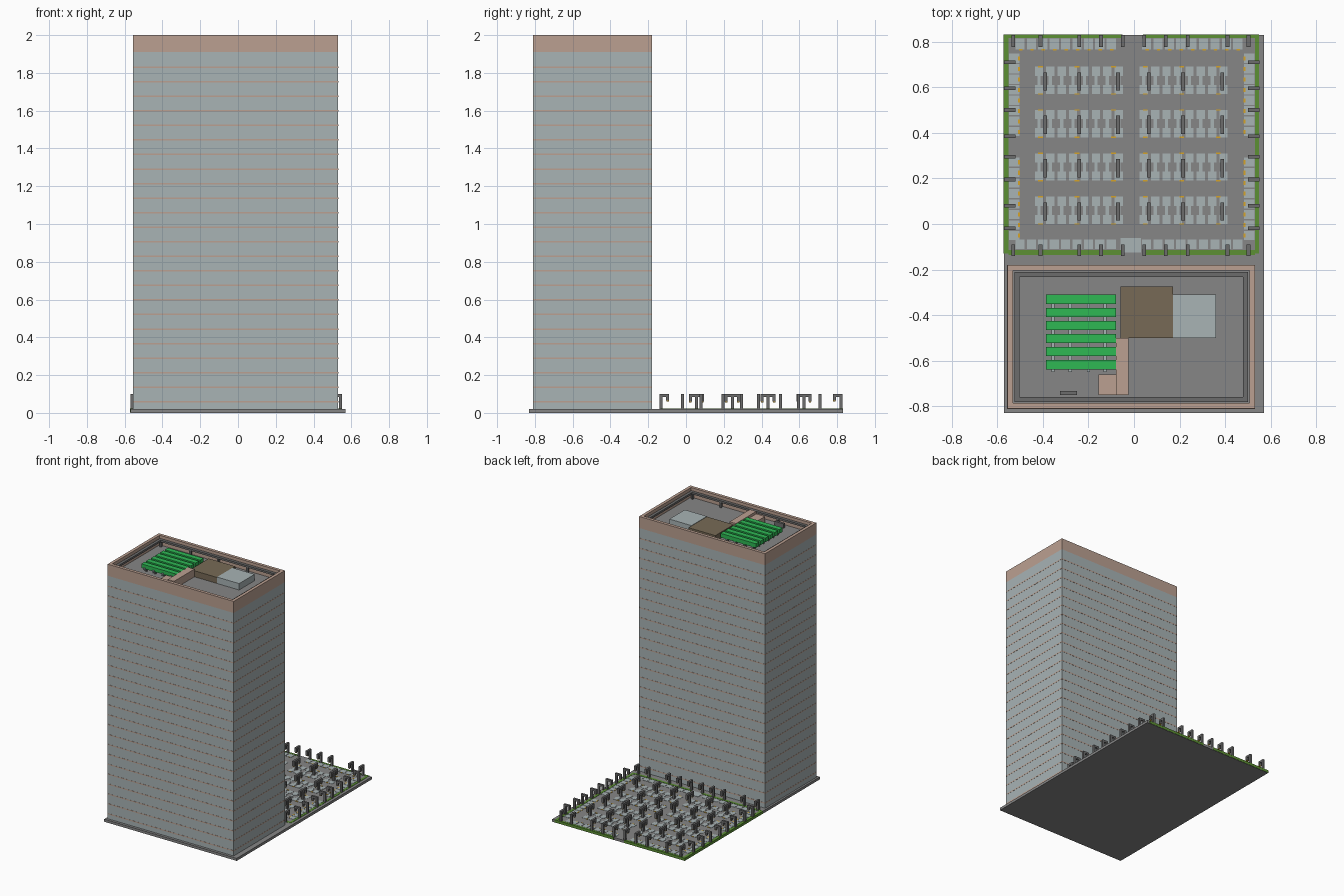
import bpy, bmesh
from mathutils import Matrix, Vector

cube = bpy.data.objects.get("Cube")
if cube:
    bpy.data.objects.remove(cube)


def material(name, rgb):
    lin = [((c / 255 + 0.055) / 1.055) ** 2.4 for c in rgb] + [1]
    m = bpy.data.materials.new(name)
    m.use_nodes = True
    m.diffuse_color = lin
    m.node_tree.nodes["Principled BSDF"].inputs["Base Color"].default_value = lin
    return m


ASPHALT = material("asphalt grey", (134, 134, 134))
LAMP = material("lamp grey", (108, 108, 108))
GLASS = material("pale blue grey", (168, 179, 181))
STONE = material("dusty pink stone", (187, 160, 145))
GRASS = material("grass green", (92, 144, 52))
LEAF = material("bright green", (46, 184, 84))
BROWN = material("brown", (119, 106, 86))
YELLOW = material("amber", (214, 164, 40))


def boxes(name, mat, spans):
    """One object made of boxes, each given as x0, x1, y0, y1, z0, z1."""
    bm = bmesh.new()
    for x0, x1, y0, y1, z0, z1 in spans:
        place = Matrix.Translation(((x0 + x1) / 2, (y0 + y1) / 2, (z0 + z1) / 2))
        size = Matrix.Diagonal((x1 - x0, y1 - y0, z1 - z0, 1))
        bmesh.ops.create_cube(bm, size=1, matrix=place @ size)
    mesh = bpy.data.meshes.new(name)
    bm.to_mesh(mesh)
    bm.free()
    mesh.materials.append(mat)
    ob = bpy.data.objects.new(name, mesh)
    bpy.context.collection.objects.link(ob)
    return ob


def ring(x0, x1, y0, y1, z0, z1, t):
    """Four walls of thickness t inside a rectangle."""
    return [(x0, x1, y0, y0 + t, z0, z1), (x0, x1, y1 - t, y1, z0, z1),
            (x0, x0 + t, y0 + t, y1 - t, z0, z1), (x1 - t, x1, y0 + t, y1 - t, z0, z1)]


# Ground slab and planted borders
G = 0.02
boxes("ground_slab", ASPHALT, [(-0.57, 0.57, -0.83, 0.83, 0, G)])
boxes("grass_border", GRASS, [
    (-0.572, -0.55, -0.13, 0.832, 0.002, G + 0.002),
    (0.53, 0.548, -0.13, 0.832, 0.002, G + 0.002),
    (-0.55, -0.05, 0.815, 0.832, 0.002, G + 0.002),
    (0.04, 0.53, 0.815, 0.832, 0.002, G + 0.002),
    (-0.55, -0.05, -0.135, -0.115, 0.002, G + 0.002),
    (0.04, 0.53, -0.135, -0.115, 0.002, G + 0.002)])

# Tower shaft, floor bands, parapet and roof deck
X0, X1, Y0, Y1 = -0.555, 0.53, -0.81, -0.18
boxes("tower_shaft", GLASS, [(X0, X1, Y0, Y1, G, 1.91)])
bands = []
for i in range(24):
    z = 0.055 + i * 0.077
    bands += ring(X0 - 0.001, X1 + 0.001, Y0 - 0.001, Y1 + 0.001, z, z + 0.008, 0.01)
boxes("floor_bands", STONE, bands)
boxes("parapet", STONE, ring(X0, X1, Y0, Y1, 1.91, 2.0, 0.024))
boxes("roof_deck", ASPHALT, [(X0 + 0.02, X1 - 0.02, Y0 + 0.02, Y1 - 0.02, 1.905, 1.925)])
boxes("roof_rail", LAMP, ring(X0 + 0.03, X1 - 0.03, Y0 + 0.03, Y1 - 0.03, 1.965, 1.98, 0.022))
boxes("rail_posts", LAMP, [
    (x, x + 0.015, y, y + 0.015, 1.92, 1.967)
    for x in (-0.515, -0.26, -0.02, 0.23, 0.475) for y in (-0.775, -0.23)])

# Rooftop rooms
boxes("roof_plant_room", BROWN, [(-0.06, 0.17, -0.5, -0.275, 1.92, 1.972)])
boxes("roof_tank", GLASS, [(0.17, 0.36, -0.5, -0.31, 1.92, 1.975)])
boxes("stair_house", STONE, [(-0.08, -0.025, -0.75, -0.5, 1.92, 1.985),
                             (-0.155, -0.08, -0.75, -0.66, 1.92, 1.965)])
boxes("roof_vent", LAMP, [(-0.325, -0.25, -0.75, -0.732, 1.92, 1.96)])

# Roof garden: planter bars over cross pipes
bar_y = [-0.33 - 0.0575 * i for i in range(6)]
pipe_x = (-0.355, -0.28, -0.2, -0.127)
boxes("planter_bars", LEAF, [(-0.385, -0.08, y - 0.02, y + 0.02, 1.95, 1.982) for y in bar_y])
boxes("planter_pipes", GLASS, [(x - 0.007, x + 0.007, -0.65, -0.31, 1.945, 1.96) for x in pipe_x])
boxes("planter_legs", LAMP, [(x - 0.006, x + 0.006, y - 0.006, y + 0.006, 1.92, 1.95)
                             for x in pipe_x for y in bar_y])

# Parking bays: double rows in the middle
P = G + 0.002
row_y = (0.06, 0.25, 0.44, 0.63)
bays, hatches = [], []
for x_start in (-0.44, 0.02):
    for y in row_y:
        for i in range(8):
            x = x_start + 0.05 * i
            for s in (-1, 1):
                a, b = sorted((y + s * 0.02, y + s * 0.06))
                bays.append((x + 0.005, x + 0.041, a, b, G - 0.005, P))
            bays.append((x + 0.016, x + 0.03, y - 0.02, y + 0.02, G - 0.005, P))
        hatches += [(x_start + 0.02 + 0.16 * i, x_start + 0.04 + 0.16 * i,
                     y + s * 0.06 - 0.003, y + s * 0.06 + 0.003, G, P + 0.001)
                    for i in range(3) for s in (-1, 1)]

# Parking bays: around the edge, with amber marks
for i in range(9):
    for x_start in (-0.52, 0.035):
        x = x_start + 0.05 * i
        bays += [(x, x + 0.04, 0.765, 0.813, G - 0.005, P),
                 (x, x + 0.04, -0.11, -0.068, G - 0.005, P)]
        hatches.append((x + 0.015, x + 0.03, 0.762, 0.767, G, P + 0.001))
for i in range(8):
    for y_start in (-0.07, 0.385):
        y = y_start + 0.046 * i
        bays += [(-0.548, -0.503, y, y + 0.04, G - 0.005, P),
                 (0.483, 0.528, y, y + 0.04, G - 0.005, P)]
        hatches += [(x - 0.004, x + 0.004, y + 0.01, y + 0.028, G, P + 0.001)
                    for x in (-0.504, 0.484)]
bays.append((-0.06, 0.03, -0.125, -0.062, G - 0.005, P))
boxes("parking_bays", GLASS, bays)
boxes("parking_marks", YELLOW, hatches)

# Lamps
lamps, bulbs = [], []
TOP, W = 0.1, 0.008


def column(px, py, z0, z1, r=W, into=lamps):
    into.append((px - r, px + r, py - r, py + r, z0, z1))


def edge_lamp(x, y, dx, dy):
    """Post on the border with a hooked arm pointing along (dx, dy)."""
    tip = Vector((x, y)) + Vector((dx, dy)) * 0.035
    column(x, y, G, TOP)
    lamps.append((min(x, tip.x) - W, max(x, tip.x) + W,
                  min(y, tip.y) - W, max(y, tip.y) + W, TOP - 0.015, TOP))
    column(tip.x, tip.y, 0.065, TOP - 0.015)
    column(tip.x, tip.y, 0.06, 0.065, 0.006, bulbs)


for y in (0.71, 0.595, 0.5, 0.385, 0.295, 0.195, 0.08, -0.018):
    edge_lamp(-0.562, y, 1, 0)
    edge_lamp(0.542, y, -1, 0)
for x in (-0.53, -0.41, -0.24, -0.145, -0.05, 0.045, 0.14, 0.235, 0.41, 0.502):
    edge_lamp(x, 0.82, 0, -1)
    edge_lamp(x, -0.132, 0, 1)

# Double lamps over the middle rows
for x in (-0.39, -0.24, -0.07, 0.065, 0.215, 0.387):
    for y in row_y:
        column(x, y - 0.005, G, TOP - 0.015)
        lamps.append((x - W, x + W, y - 0.045, y + 0.035, TOP - 0.015, TOP))
        for end in (y - 0.037, y + 0.027):
            column(x, end, 0.06, TOP - 0.015)
            column(x, end, 0.055, 0.06, 0.006, bulbs)

boxes("lamp_posts", LAMP, lamps)
boxes("lamp_bulbs", YELLOW, bulbs)
